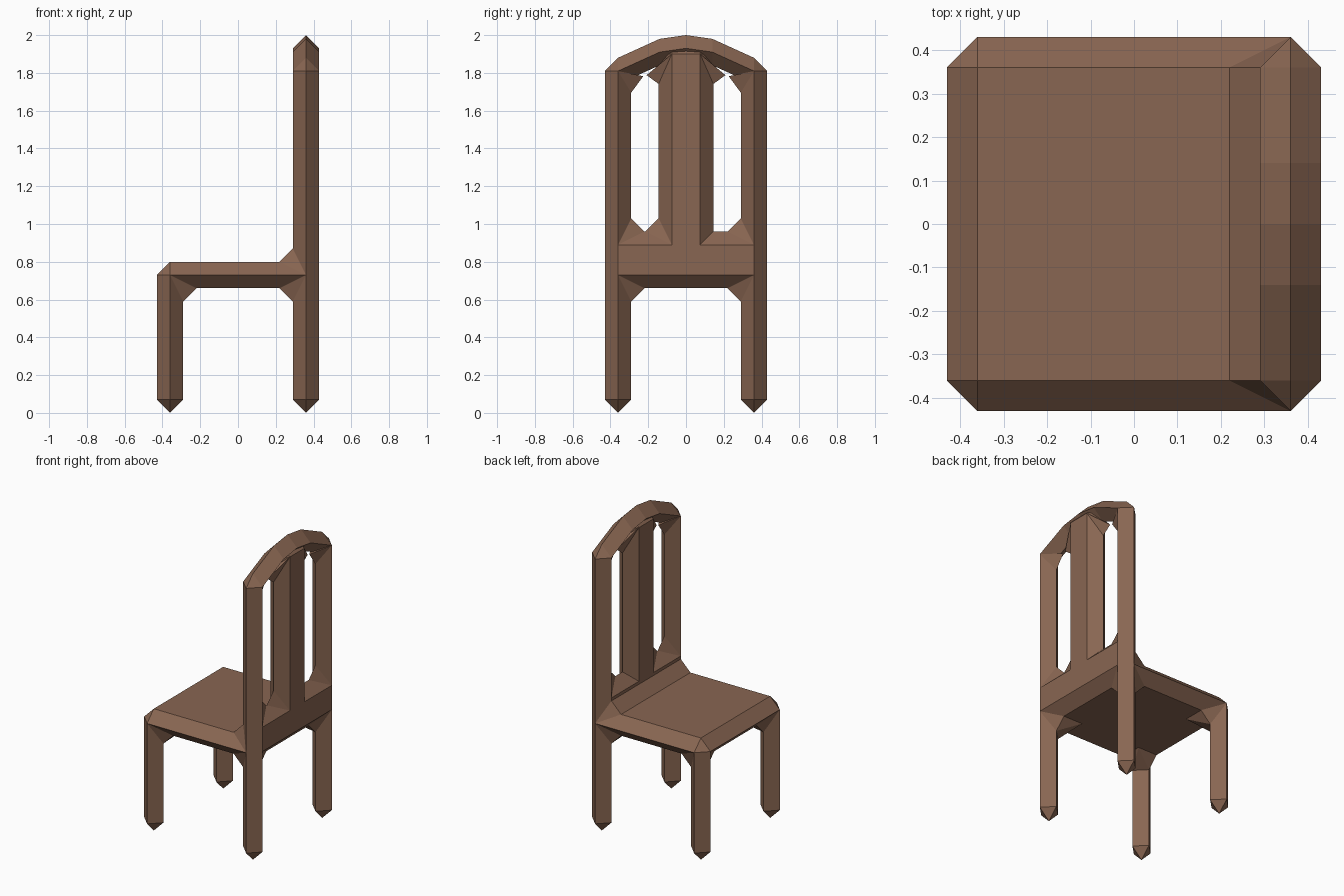
import bpy
import bmesh
from mathutils import Vector as V

cube = bpy.data.objects.get("Cube")
if cube:
    bpy.data.objects.remove(cube)

R = 0.07      # half thickness of every member
P = 0.36      # leg centre offset
SEAT = 0.73   # seat mid height
RAIL = 0.89   # centre of the lower opening edge
X, Y, Z = V((1, 0, 0)), V((0, 1, 0)), V((0, 0, 1))

wood = bpy.data.materials.new("brown_wood")
wood.use_nodes = True
colour = (0.25, 0.133, 0.084, 1)
wood.diffuse_color = colour
wood.node_tree.nodes["Principled BSDF"].inputs["Base Color"].default_value = colour


def hull(name, points):
    """Flat-faced convex solid around the points."""
    bm = bmesh.new()
    for p in points:
        bm.verts.new(p)
    res = bmesh.ops.convex_hull(bm, input=bm.verts)
    spare = {g for g in res["geom_interior"] + res["geom_unused"]
             if isinstance(g, bmesh.types.BMVert)}
    bmesh.ops.delete(bm, geom=list(spare), context="VERTS")
    bmesh.ops.dissolve_limit(bm, angle_limit=0.01, verts=bm.verts, edges=bm.edges)
    bmesh.ops.recalc_face_normals(bm, faces=bm.faces)
    mesh = bpy.data.meshes.new(name)
    bm.to_mesh(mesh)
    bm.free()
    mesh.materials.append(wood)
    obj = bpy.data.objects.new(name, mesh)
    bpy.context.collection.objects.link(obj)


def beam(name, *centres):
    """Bevelled member with an octahedral end at each centre."""
    hull(name, [V(c) + s * R * a for c in centres for a in (X, Y, Z) for s in (-1, 1)])


# Seat
beam("seat", *[(x, y, SEAT) for x in (-P, P) for y in (-P, P)])

# Legs, back posts and the braces under the seat corners
for sy, side in ((-1, "right"), (1, "left")):
    beam("front_leg_" + side, (-P, sy * P, R), (-P, sy * P, SEAT))
    beam("back_post_" + side, (P, sy * P, R), (P, sy * P, 1.81))
    for sx, end in ((-1, "front"), (1, "back")):
        c = V((sx * P, sy * P, SEAT))
        u, v = -sx * R * X, -sy * R * Y
        d = -R * Z
        hull(f"{end}_corner_brace_{side}",
             [c + u, c - u, c + v, c - v, c + u + 2 * d, c + v + 2 * d,
              c + 2 * u + d, c + 2 * v + d, c + 2 * u + 2 * v + d])

# Sloped joint between seat and back
hull("seat_back_joint",
     [p for s in (-1, 1) for p in ((P, s * (P + R), SEAT),
      (P - 2 * R, s * P, SEAT + R), (P - R, s * P, SEAT + 2 * R))])

# Lower back rail and central slat
beam("lower_back_rail", *[(P, s * P, z) for s in (-1, 1) for z in (SEAT, RAIL)])
beam("back_slat", *[(P, s * 0.075, z) for s in (-1, 1) for z in (SEAT, 1.9)])

# Arched top rail
arch = [(P, -P, 1.81), (P, -0.14, 1.91), (P, 0, 1.93), (P, 0.14, 1.91), (P, P, 1.81)]
for i, (a, b) in enumerate(zip(arch, arch[1:])):
    beam(f"top_rail_{i + 1}", a, b)

# Corner braces inside the two back openings
for sy, side in ((-1, "right"), (1, "left")):
    out, slope = V((P, sy * P, 1.81)), V((P, sy * 0.075, 1.9))
    along = (slope - out).normalized()
    corners = [("upper_outer", out, along, -Z), ("upper_inner", slope, -along, -Z),
               ("lower_outer", V((P, sy * P, RAIL)), -sy * Y, Z)]
    if sy < 0:
        corners.append(("lower_inner", V((P, sy * 0.075, RAIL)), sy * Y, Z))
    for name, c, u, v in corners:
        hull(f"{name}_brace_{side}",
             [c + R * X, c - R * X, c + R * (u + 2 * v), c + R * (2 * u + v)])
